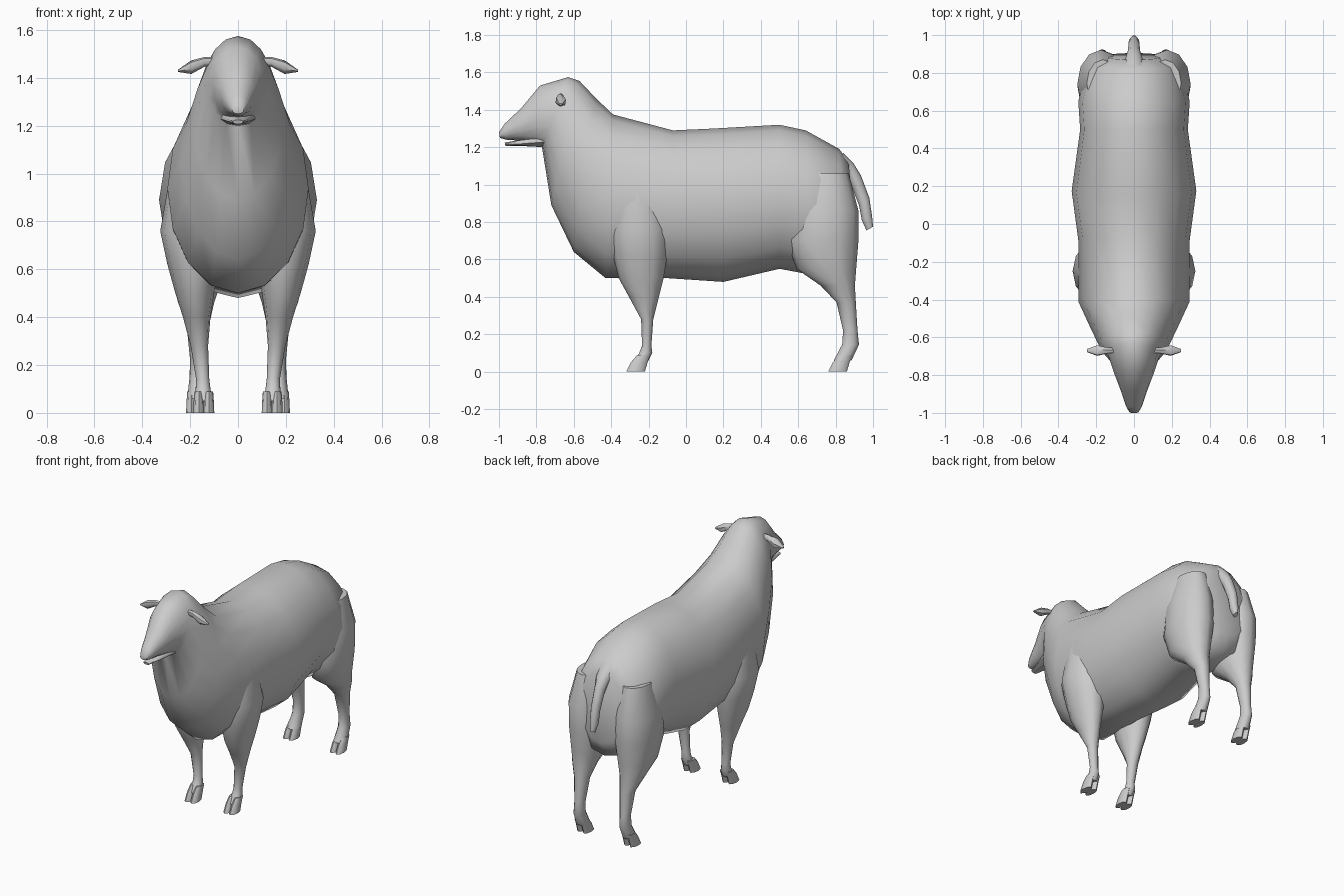
import bpy, bmesh, math
from mathutils import Vector

cube = bpy.data.objects.get("Cube")
if cube:
    bpy.data.objects.remove(cube, do_unlink=True)

fleece = bpy.data.materials.new("pale grey")
fleece.use_nodes = True
fleece.diffuse_color = (0.6, 0.6, 0.6, 1)
fleece.node_tree.nodes["Principled BSDF"].inputs["Base Color"].default_value = (0.6, 0.6, 0.6, 1)


def loft(name, rings, sides, sharp=55):
    """Skin a chain of ellipses, each given as centre, half axis and half axis."""
    bm = bmesh.new()
    loops = []
    for centre, u, v in rings:
        angles = [2 * math.pi * i / sides for i in range(sides)]
        loops.append([bm.verts.new(centre + u * math.cos(a) + v * math.sin(a)) for a in angles])
    for low, high in zip(loops, loops[1:]):
        for i in range(sides):
            j = (i + 1) % sides
            bm.faces.new((low[i], low[j], high[j], high[i]))
    bm.faces.new(loops[0])
    bm.faces.new(loops[-1])
    bmesh.ops.recalc_face_normals(bm, faces=bm.faces)
    mesh = bpy.data.meshes.new(name)
    bm.to_mesh(mesh)
    bm.free()
    mesh.materials.append(fleece)
    obj = bpy.data.objects.new(name, mesh)
    bpy.context.collection.objects.link(obj)
    bpy.ops.object.select_all(action="DESELECT")
    obj.select_set(True)
    bpy.context.view_layer.objects.active = obj
    bpy.ops.object.shade_smooth_by_angle(angle=math.radians(sharp))
    return obj


def span(ya, za, yb, zb, half_width, x=0):
    """Ellipse stretched between two points of the side profile."""
    a, b = Vector((x, ya, za)), Vector((x, yb, zb))
    return (a + b) / 2, (a - b) / 2, Vector((half_width, 0, 0))


def level(z, front, back, inner, outer):
    """Horizontal ellipse for limbs."""
    return span(front, z, back, z, (outer - inner) / 2, (outer + inner) / 2)


def mirrored(name, rings, sides):
    """Build the same part on the left and on the right."""
    flip = Vector((-1, 1, 1))
    loft("left_" + name, rings, sides)
    loft("right_" + name, [tuple(p * flip for p in ring) for ring in rings], sides)


# Body, neck and head: back line point, belly line point, half width
body = [
    (.87, 1.12, .905, .66, .16), (.82, 1.19, .86, .56, .245), (.64, 1.29, .66, .52, .295),
    (.5, 1.32, .5, .55, .285), (.15, 1.3, .2, .48, .33), (-.07, 1.29, -.1, .5, .295),
    (-.39, 1.375, -.43, .5, .295), (-.48, 1.46, -.6, .64, .235), (-.57, 1.555, -.72, .89, .185),
    (-.63, 1.575, -.77, 1.2, .135), (-.78, 1.53, -.8, 1.21, .105), (-.88, 1.41, -.885, 1.235, .07),
    (-.97, 1.325, -.96, 1.24, .042), (-1, 1.28, -.995, 1.25, .024),
]
loft("body", [span(*r) for r in body], 16)

# Lower jaw, parted slightly from the muzzle
jaw = [(-.76, 1.28, -.76, 1.2, .075), (-.88, 1.24, -.88, 1.207, .045), (-.97, 1.225, -.965, 1.207, .022)]
loft("lower_jaw", [span(*r) for r in jaw], 10)

# Tail, hanging in a curve from the rump
tail = [
    (.84, 1.17, .83, 1.02, .06), (.895, 1.115, .865, 1.04, .045), (.935, 1.05, .89, .98, .034),
    (.98, .93, .925, .89, .03), (.995, .83, .94, .81, .027), (1, .775, .965, .755, .014),
]
loft("tail", [span(*r) for r in tail], 10)

# Front legs: height, front, back, inner side, outer side
front_leg = [
    (1.02, -.36, -.16, .14, .28), (.76, -.41, -.09, .07, .325), (.62, -.39, -.1, .08, .295),
    (.5, -.36, -.12, .1, .262), (.4, -.305, -.145, .115, .23), (.28, -.24, -.175, .125, .198),
    (.14, -.235, -.185, .12, .175), (.1, -.25, -.18, .115, .177), (.05, -.28, -.205, .105, .182),
]
mirrored("front_leg", [level(*r) for r in front_leg], 12)

# Hind legs with heavy thighs
hind_leg = [
    (1.06, .62, .87, .08, .25), (.86, .56, .922, .05, .3), (.7, .54, .922, .04, .3),
    (.55, .59, .91, .07, .275), (.46, .72, .903, .1, .25), (.37, .805, .908, .12, .215),
    (.22, .84, .917, .135, .2), (.145, .835, .925, .135, .203), (.06, .79, .885, .13, .212),
]
mirrored("hind_leg", [level(*r) for r in hind_leg], 12)

# Cloven hooves: two toes under every leg
for name, toe_tip, middle in (("front", -.32, .143), ("hind", .76, .173)):
    for toe, side in (("inner", -1), ("outer", 1)):
        x = middle + side * .021
        rings = [level(z, toe_tip + f, toe_tip + b, x - w, x + w)
                 for z, f, b, w in ((.09, .06, .13, .018), (.05, .025, .115, .021), (0, 0, .1, .023))]
        mirrored(name + "_" + toe + "_hoof", rings, 8)

# Ears: flat leaves pointing outwards
ear = [(.09, 1.47, .014, .018), (.14, 1.467, .016, .02), (.195, 1.445, .028, .028), (.25, 1.43, .008, .005)]
mirrored("ear", [(Vector((x, -.67, z)), Vector((0, d, h * .3)), Vector((0, -d * .4, h)))
                 for x, z, d, h in ear], 6)
